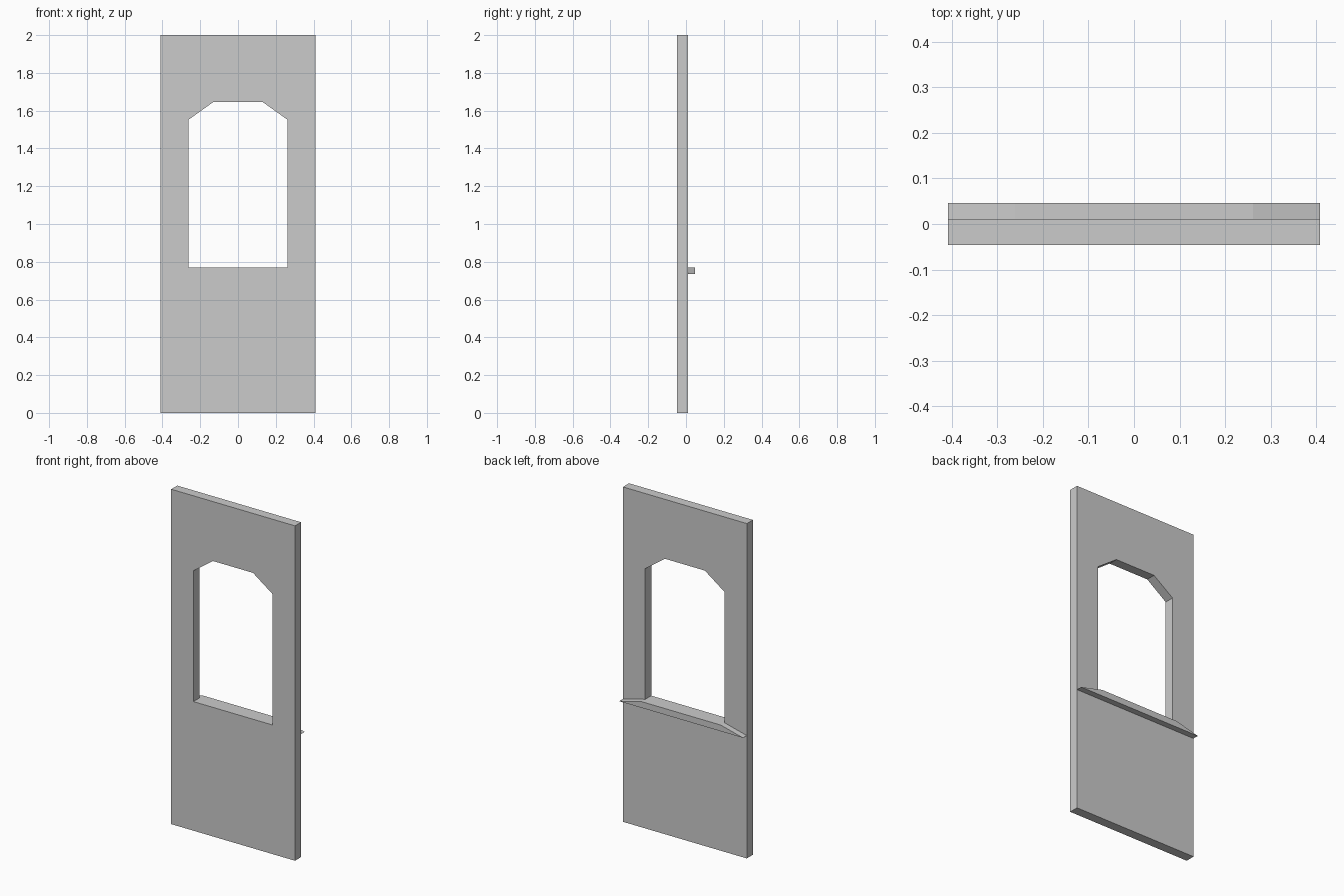
import bpy
import bmesh

if "Cube" in bpy.data.objects:
    bpy.data.objects.remove(bpy.data.objects["Cube"])


def symmetric_slab(name, half_profile, y0, y1):
    """Mirror a half outline (x, z) across x = 0 and extrude it from y0 to y1."""
    bm = bmesh.new()
    for side in (1, -1):
        points = half_profile[::side]
        bm.faces.new([bm.verts.new((side * x, y0, z)) for x, z in points])
    bmesh.ops.remove_doubles(bm, verts=bm.verts[:], dist=0.0001)
    result = bmesh.ops.extrude_face_region(bm, geom=bm.faces[:])
    moved = [g for g in result["geom"] if isinstance(g, bmesh.types.BMVert)]
    bmesh.ops.translate(bm, verts=moved, vec=(0, y1 - y0, 0))
    bmesh.ops.recalc_face_normals(bm, faces=bm.faces[:])
    mesh = bpy.data.meshes.new(name)
    bm.to_mesh(mesh)
    bm.free()
    obj = bpy.data.objects.new(name, mesh)
    bpy.context.collection.objects.link(obj)
    return obj


W = 0.409        # half width of the panel
OPEN = 0.262     # half width of the window opening
SILL = 0.771     # height of the window bottom
BACK = 0.0465    # half of the total depth
FACE = 0.0105    # back face of the panel

# Door panel with a window opening that has clipped upper corners
symmetric_slab("door_panel", [
    (0, 0), (W, 0), (W, 2), (0, 2),
    (0, 1.645), (0.132, 1.645), (OPEN, 1.552), (OPEN, SILL), (0, SILL),
], -BACK, FACE)

# Sill strip on the back with ends tapering down to the panel edges
symmetric_slab("window_sill", [
    (0, 0.734), (W, 0.734), (OPEN, SILL), (0, SILL),
], FACE, BACK)
